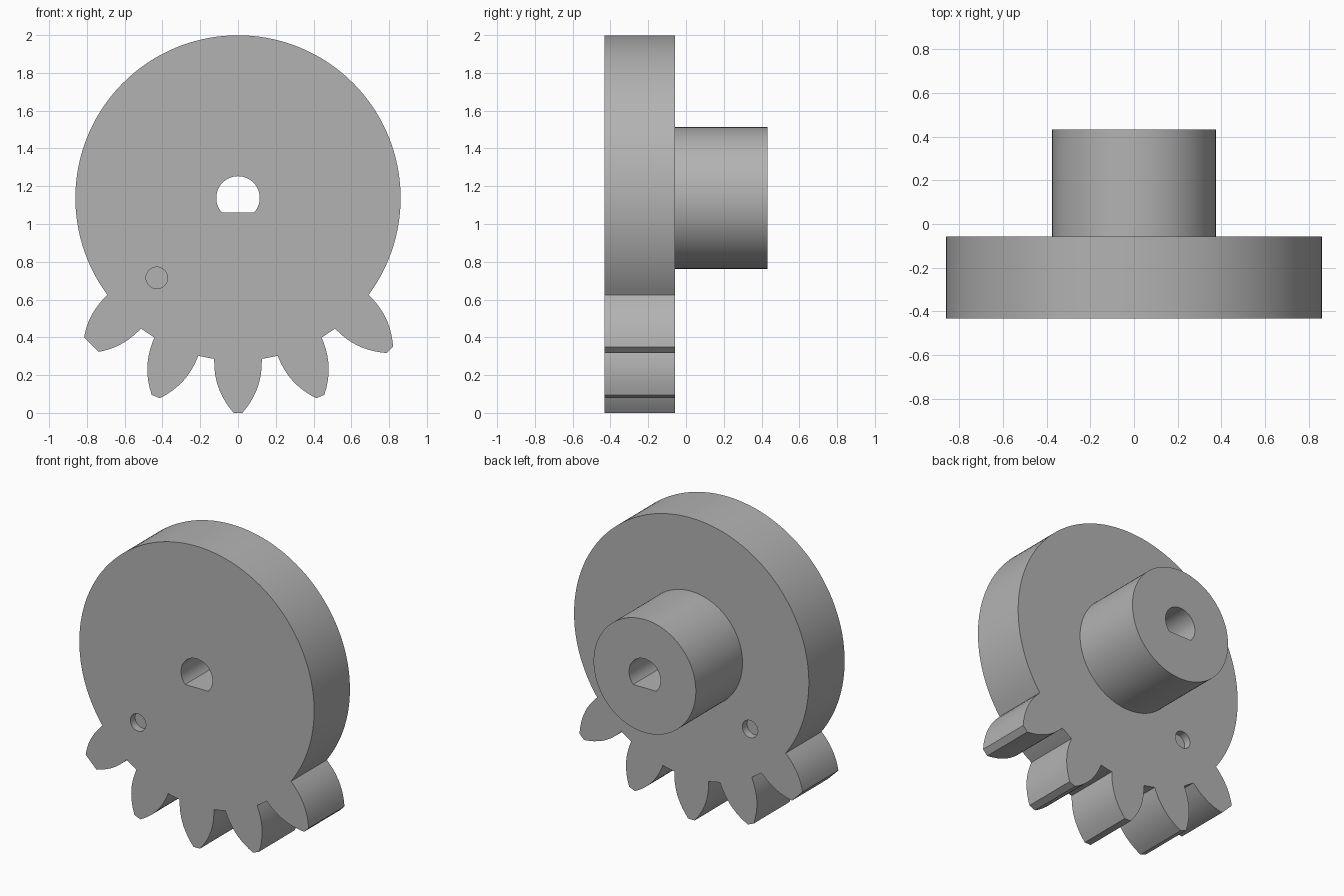
import bpy, bmesh, math

if "Cube" in bpy.data.objects:
    bpy.data.objects.remove(bpy.data.objects["Cube"])

AXIS_Z = 1.138                              # height of the shaft axis
DISC_R, TIP_R, SHORT_TIP_R = 0.861, 1.138, 1.098
FRONT, STEP, BACK = -0.4325, -0.057, 0.4325
PITCH = math.radians(22.5)

grey = bpy.data.materials.new("plain grey")
grey.use_nodes = True
grey.diffuse_color = (0.45, 0.45, 0.45, 1)
grey.node_tree.nodes["Principled BSDF"].inputs["Base Color"].default_value = grey.diffuse_color


def prism(name, outline, y0, y1):
    """Extrude an (x, z) outline along y."""
    bm = bmesh.new()
    face = bm.faces.new([bm.verts.new((x, y0, z)) for x, z in outline])
    top = bmesh.ops.extrude_face_region(bm, geom=[face])["geom"]
    moved = [v for v in top if isinstance(v, bmesh.types.BMVert)]
    bmesh.ops.translate(bm, verts=moved, vec=(0, y1 - y0, 0))
    bmesh.ops.recalc_face_normals(bm, faces=bm.faces)
    mesh = bpy.data.meshes.new(name)
    bm.to_mesh(mesh)
    bm.free()
    mesh.materials.append(grey)
    obj = bpy.data.objects.new(name, mesh)
    bpy.context.collection.objects.link(obj)
    return obj


def arc(radius, a0, a1, n, cx=0, cz=AXIS_Z):
    """Arc points; angles run from straight down towards +x."""
    angles = [a0 + (a1 - a0) * i / n for i in range(n + 1)]
    return [(cx + radius * math.sin(a), cz - radius * math.cos(a)) for a in angles]


def circle(radius, n, cx=0, cz=AXIS_Z):
    return arc(radius, 0, math.tau, n, cx, cz)[:-1]


def tooth(angle, tip):
    """Convex tooth flanks, narrowing from root to tip."""
    base = 0.852
    radii = [base + (tip - base) * i / 10 for i in range(11)]
    flank = [(0.126 - 2.07 * (r - base) ** 2.4, r) for r in radii]
    points = [(-w, r) for w, r in flank] + [(w, r) for w, r in reversed(flank)]
    c, s = math.cos(angle), math.sin(angle)
    return [(w * c + r * s, AXIS_Z + w * s - r * c) for w, r in points]


def cut(obj, cutter):
    cutter.hide_render = True
    mod = obj.modifiers.new("cut", "BOOLEAN")
    mod.operation, mod.solver, mod.object = "DIFFERENCE", "EXACT", cutter
    bpy.context.view_layer.objects.active = obj
    bpy.ops.object.modifier_apply(modifier=mod.name)
    bpy.data.objects.remove(cutter)


# Disc with five teeth; the tooth at the far -x end is cut short
half = math.radians(8.4)
outline = []
for k in range(-2, 3):
    outline += tooth(k * PITCH, SHORT_TIP_R if k == -2 else TIP_R)
    if k < 2:
        outline += arc(DISC_R, k * PITCH + half, (k + 1) * PITCH - half, 4)[1:-1]
outline += arc(DISC_R, 2 * PITCH + half, math.tau - 2 * PITCH - half, 100)[1:-1]
gear = prism("toothed_disc", outline, FRONT, STEP)

# Hub on the back
hub = prism("hub", circle(0.375, 96), STEP, BACK)

# D-shaped shaft bore through both parts
bore_r, flat = 0.115, math.acos(0.078 / 0.115)
for part in (gear, hub):
    cut(part, prism("bore_cutter", arc(bore_r, flat, math.tau - flat, 40), -1, 1))

# Shallow round marks on both faces of the disc
for y in (FRONT, STEP):
    cut(gear, prism("mark_cutter", circle(0.057, 32, -0.43, 0.715), y - 0.05, y + 0.05))

for part in (gear, hub):
    bpy.ops.object.select_all(action="DESELECT")
    part.select_set(True)
    bpy.context.view_layer.objects.active = part
    bpy.ops.object.shade_smooth_by_angle(angle=math.radians(30))
